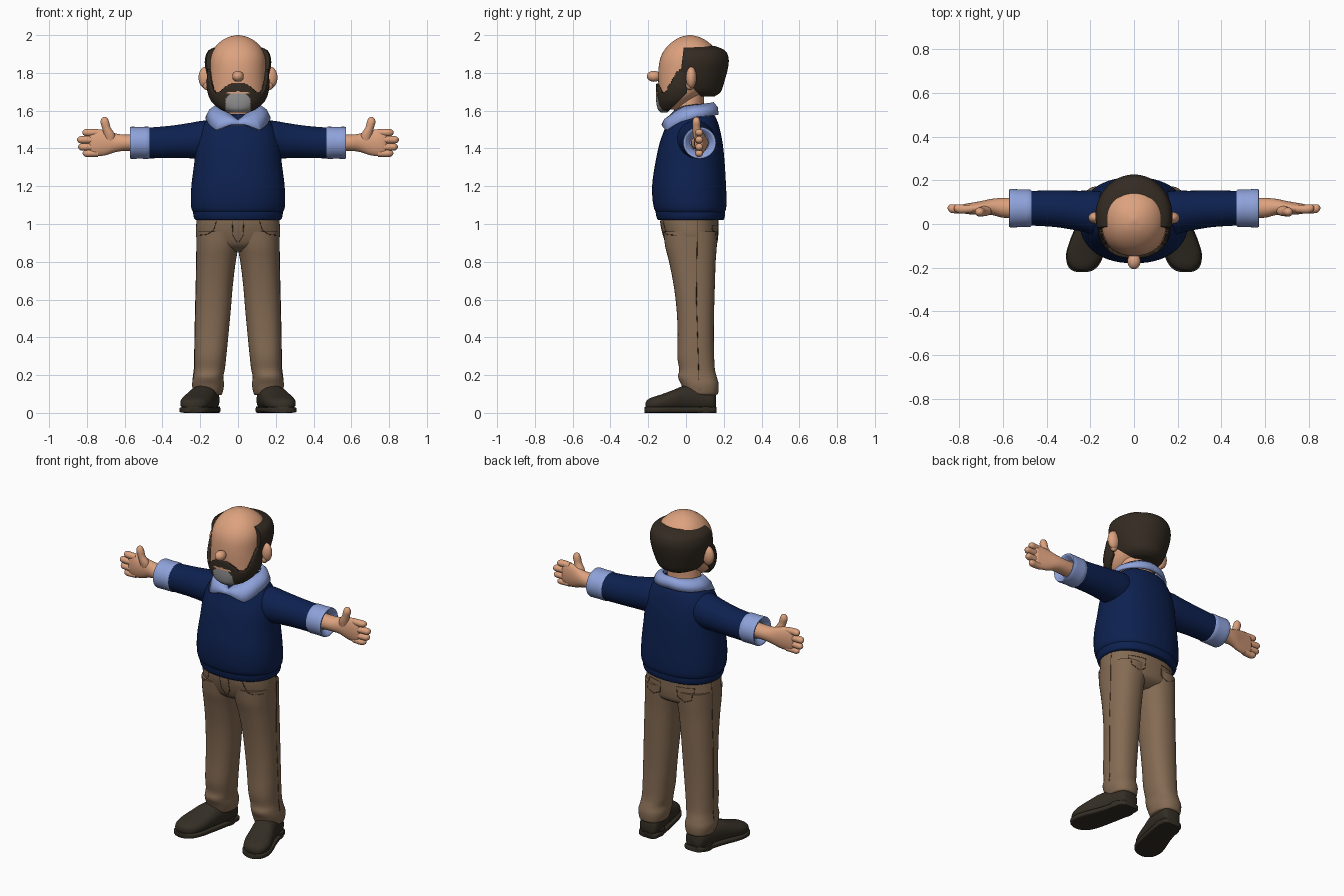
import bpy, bmesh, math
from mathutils import Vector
from mathutils.bvhtree import BVHTree

if "Cube" in bpy.data.objects:
    bpy.data.objects.remove(bpy.data.objects["Cube"])


def mat(name, r, g, b):
    m = bpy.data.materials.new(name)
    m.diffuse_color = (r, g, b, 1)
    m.use_nodes = True
    m.node_tree.nodes["Principled BSDF"].inputs["Base Color"].default_value = m.diffuse_color
    return m


SKIN = mat("skin", .72, .36, .21)
HAIR = mat("dark hair", .034, .024, .016)
GREY = mat("grey beard", .30, .30, .30)
NAVY = mat("navy wool", .004, .015, .08)
BLUE = mat("light blue cotton", .27, .36, .70)
TAN = mat("brown cloth", .235, .148, .088)
SEAM = mat("dark stitching", .05, .03, .018)
LEATHER = mat("dark leather", .034, .027, .018)


def finish(bm, name, mats, mirror=False, angle=50):
    bmesh.ops.recalc_face_normals(bm, faces=bm.faces)
    me = bpy.data.meshes.new(name)
    bm.to_mesh(me)
    bm.free()
    for m in mats:
        me.materials.append(m)
    me.shade_smooth()
    me.set_sharp_from_angle(angle=math.radians(angle))
    ob = bpy.data.objects.new(name, me)
    bpy.context.collection.objects.link(ob)
    if mirror:
        ob.modifiers.new("mirror", 'MIRROR').use_axis[0] = True
    return ob


def smooth_rings(rings, k):
    """Catmull-Rom interpolation between key rings"""
    out = []
    for i in range(len(rings) - 1):
        a, b = rings[max(i - 1, 0)], rings[i]
        c, d = rings[i + 1], rings[min(i + 2, len(rings) - 1)]
        for j in range(k):
            t = j / k
            out.append([.5 * (2 * q + (r - p) * t + (2 * p - 5 * q + 4 * r - s) * t * t
                              + (3 * q - p - 3 * r + s) * t ** 3)
                        for p, q, r, s in zip(a, b, c, d)])
    return out + [list(rings[-1])]


def loft_bm(rings, axis='z', n=40, k=4, power=2.0):
    """rings: (position, centre 1, centre 2, radius 1, radius 2)"""
    bm = bmesh.new()
    loops = []
    for t, c1, c2, r1, r2 in smooth_rings(rings, k):
        loop = []
        for i in range(n):
            a = 2 * math.pi * i / n
            u, v = math.cos(a), math.sin(a)
            p = c1 + r1 * math.copysign(abs(u) ** (2 / power), u)
            q = c2 + r2 * math.copysign(abs(v) ** (2 / power), v)
            loop.append(bm.verts.new({'z': (p, q, t), 'x': (t, p, q), 'y': (p, t, q)}[axis]))
        loops.append(loop)
    for a, b in zip(loops, loops[1:]):
        for i in range(n):
            j = (i + 1) % n
            bm.faces.new((a[i], a[j], b[j], b[i]))
    bm.faces.new(loops[0])
    bm.faces.new(loops[-1])
    return bm


def loft(name, rings, m, axis='z', n=40, k=4, power=2.0, mirror=False):
    return finish(loft_bm(rings, axis, n, k, power), name, [m], mirror)


def depth(rows):
    """(z, half width, front y, back y) to loft rings"""
    return [(z, 0, (f + b) / 2, w, (b - f) / 2) for z, w, f, b in rows]


def cut(bm, co, no):
    """remove what lies on the normal side of a plane and cap the hole"""
    geom = bm.verts[:] + bm.edges[:] + bm.faces[:]
    bmesh.ops.bisect_plane(bm, geom=geom, plane_co=co, plane_no=no, clear_outer=True)
    bmesh.ops.holes_fill(bm, edges=[e for e in bm.edges if e.is_boundary], sides=0)


def ball(name, co, size, m, mirror=False):
    bm = bmesh.new()
    bmesh.ops.create_uvsphere(bm, u_segments=24, v_segments=16, radius=1)
    for v in bm.verts:
        v.co = Vector(co) + Vector(a * b for a, b in zip(v.co, size))
    return finish(bm, name, [m], mirror)


def lerp_table(table, x):
    for a, b in zip(table, table[1:]):
        if x <= b[0]:
            t = (x - a[0]) / (b[0] - a[0])
            return [p + (q - p) * t for p, q in zip(a, b)]
    return list(table[-1])


# head, neck, nose, ears
loft("head", depth([(1.605, .07, -.125, -.03), (1.66, .13, -.143, .05), (1.72, .148, -.146, .12),
                    (1.80, .149, -.147, .15), (1.87, .147, -.138, .158), (1.92, .132, -.115, .155),
                    (1.96, .10, -.078, .122), (1.988, .055, -.033, .075), (2.0, .008, .012, .028)]),
     SKIN, n=64, power=2.15)
loft("neck", depth([(1.50, .11, -.075, .11), (1.60, .10, -.065, .095), (1.76, .10, -.05, .10)]), SKIN)
ball("nose", (0, -.17, 1.782), (.03, .037, .029), SKIN)
ball("ear", (.172, .028, 1.775), (.037, .028, .057), SKIN, True)
ball("ear_lobe", (.165, .02, 1.735), (.022, .02, .026), SKIN, True)

# horseshoe of hair around the bald crown
bm = loft_bm(depth([(1.675, .09, -.06, .15), (1.70, .13, -.11, .184), (1.76, .158, -.14, .205),
                    (1.83, .174, -.15, .223), (1.88, .174, -.15, .225), (1.92, .155, -.13, .205),
                    (1.943, .10, -.10, .15)]), n=64)
cut(bm, (0, -.028, 1.8), (0, -1, .12))
cut(bm, (0, .02, 1.735), (0, -1, -1))
finish(bm, "hair", [HAIR])

# beard shell, trimmed along the jaw, sideburns, cheeks and moustache
bm = loft_bm(depth([(1.59, .065, -.132, .03), (1.61, .102, -.15, .05), (1.65, .142, -.158, .08),
                    (1.70, .162, -.159, .10), (1.75, .166, -.157, .12), (1.84, .16, -.15, .13)]),
             n=160, k=10, power=2.15)
cut(bm, (0, -.035, 1.655), (0, 1, -1))
cut(bm, (0, .005, 1.7), (0, 1, 0))
CHEEK = [(0, 1.742), (.035, 1.742), (.075, 1.72), (.10, 1.697), (.122, 1.69), (.14, 1.71),
         (.152, 1.75), (.162, 1.83), (.2, 1.83)]
gone = []
for f in bm.faces:
    c = f.calc_center_median()
    x = abs(c.x)
    if len(f.verts) > 4 and (c.z > 1.8 or f.normal.y > .3):
        gone.append(f)
    elif c.y < .004 and c.z > lerp_table(CHEEK, x)[1]:
        gone.append(f)
    elif c.y < -.08 and x < .058 and 1.688 < c.z < 1.703 - x * .1:
        f.material_index = 2          # lip
    elif c.y < -.08 and x < .066 and c.z <= 1.688 - max(0, x - .04):
        f.material_index = 1          # grey chin patch
bmesh.ops.delete(bm, geom=gone, context='FACES')
beard = finish(bm, "beard", [HAIR, GREY, SKIN])
sol = beard.modifiers.new("thickness", 'SOLIDIFY')
sol.thickness = .018

# sweater
loft("sweater_body", depth([(1.055, .228, -.15, .20), (1.08, .246, -.168, .212), (1.14, .25, -.178, .214),
                            (1.22, .245, -.178, .211), (1.32, .232, -.163, .205), (1.42, .222, -.142, .195),
                            (1.49, .205, -.118, .182), (1.54, .175, -.10, .168), (1.575, .14, -.075, .15),
                            (1.595, .10, -.04, .12)]), NAVY, n=56, power=2.25)
loft("sweater_hem", depth([(1.02, .212, -.135, .185), (1.024, .228, -.15, .20), (1.045, .236, -.158, .206),
                           (1.068, .236, -.16, .205), (1.078, .225, -.15, .195)]), NAVY, n=56, power=2.25)
loft("sleeve", [(.10, .05, 1.45, .09, .09), (.18, .052, 1.447, .10, .10), (.25, .06, 1.442, .092, .094),
                (.35, .069, 1.435, .084, .086), (.45, .072, 1.43, .08, .082), (.485, .072, 1.43, .08, .082)],
     NAVY, 'x', mirror=True)
loft("shirt_cuff", [(.47, .072, 1.43, .078, .078), (.474, .072, 1.43, .085, .085), (.52, .072, 1.43, .086, .084),
                    (.564, .072, 1.43, .088, .085), (.571, .072, 1.43, .082, .079), (.566, .072, 1.43, .072, .07),
                    (.54, .072, 1.43, .05, .05)], BLUE, 'x', k=2, mirror=True)

# folded collar: (angle from front, top radius, top z, bottom x radius, bottom y radius, bottom z)
COLLAR = [(0, .118, 1.548, .15, .158, 1.525), (14, .116, 1.57, .17, .168, 1.525),
          (38, .112, 1.60, .19, .182, 1.497), (66, .11, 1.62, .172, .16, 1.54),
          (95, .11, 1.628, .165, .14, 1.567), (180, .105, 1.642, .15, .125, 1.58)]
bm = bmesh.new()
cols = []
for i in range(-60, 60):
    a, rt, zt, bx, by, zb = lerp_table(COLLAR, abs(i) * 3)
    s, c = math.sin(math.radians(i * 3)), math.cos(math.radians(i * 3))
    top, low = Vector((rt * s, .035 - rt * c, zt)), Vector((bx * s, .04 - by * c, zb))
    mid = (top + low) / 2 + Vector((s, -c, .4)) * .01
    cols.append([bm.verts.new(p) for p in (top, mid, low)])
for i in range(120):
    for j in range(2):
        a, b = cols[i], cols[(i + 1) % 120]
        bm.faces.new((a[j], a[j + 1], b[j + 1], b[j]))
collar = finish(bm, "shirt_collar", [BLUE])
sol = collar.modifiers.new("thickness", 'SOLIDIFY')
sol.thickness, sol.offset = .014, 0

# forearm with palm, fingers, thumb
loft("hand", [(.53, .072, 1.43, .046, .044), (.60, .074, 1.43, .045, .043), (.65, .078, 1.43, .037, .05),
              (.70, .074, 1.43, .031, .066), (.75, .07, 1.43, .026, .071), (.78, .07, 1.43, .02, .066),
              (.79, .07, 1.43, .008, .05)], SKIN, 'x', mirror=True)
for name, z, tip in (("index", 1.484, .824), ("middle", 1.446, .852), ("ring", 1.408, .846), ("little", 1.374, .822)):
    loft(name + "_finger", [(.74, .07, z, .018, .018), (.78, .068, z, .02, .0195), (tip - .02, .07, z, .02, .019),
                            (tip - .006, .072, z, .014, .013), (tip, .073, z, .004, .004)],
         SKIN, 'x', n=20, mirror=True)
loft("thumb", [(1.42, .675, .07, .025, .022), (1.47, .68, .062, .03, .025), (1.51, .697, .056, .023, .021),
               (1.54, .705, .055, .023, .021), (1.56, .706, .055, .015, .014), (1.567, .706, .055, .004, .004)],
     SKIN, 'z', n=20, mirror=True)

# trousers: hips and legs
hips = loft("trouser_hips", depth([(.855, .10, -.05, .11), (.885, .19, -.095, .158), (.93, .221, -.118, .17),
                                   (1.0, .221, -.135, .172), (1.06, .215, -.135, .172)]), TAN, n=56, power=2.3)
LEG = [(.095, .09, .225, .005, .16), (.105, .082, .235, -.008, .17), (.15, .074, .243, -.025, .173),
       (.19, .078, .237, -.042, .163), (.23, .07, .232, -.036, .153), (.30, .062, .231, -.046, .149),
       (.42, .05, .229, -.044, .147), (.55, .038, .226, -.05, .149), (.68, .027, .223, -.066, .153),
       (.80, .012, .221, -.09, .157), (.88, -.003, .221, -.11, .163), (.96, -.02, .221, -.12, .168)]
leg = loft("trouser_leg", [(z, (a + b) / 2, (f + k) / 2, (b - a) / 2, (k - f) / 2) for z, a, b, f, k in LEG],
           TAN, power=2.3, mirror=True)

# stitched seams and pockets, laid onto the cloth
trees = [BVHTree.FromPolygons([v.co for v in o.data.vertices], [p.vertices[:] for p in o.data.polygons])
         for o in (hips, leg)]


def seam(name, pts, inward):
    cu = bpy.data.curves.new(name, 'CURVE')
    cu.dimensions, cu.bevel_depth, cu.bevel_resolution = '3D', .0018, 0
    d, path = Vector(inward), []
    for a, b in zip(pts, pts[1:]):
        for i in range(9):
            o = Vector(a).lerp(Vector(b), i / 8) - d
            hits = [h for h in (t.ray_cast(o, d) for t in trees) if h[0]]
            if hits:
                path.append(min(hits, key=lambda h: h[3])[0])
    for s in (1, -1):
        sp = cu.splines.new('POLY')
        sp.points.add(len(path) - 1)
        for p, co in zip(sp.points, path):
            p.co = (co.x * s, co.y, co.z, 1)
    cu.materials.append(SEAM)
    bpy.context.collection.objects.link(bpy.data.objects.new(name, cu))


seam("side_seam", [(0, .06, 1.015), (0, .055, .6), (0, .07, .12)], (-1, 0, 0))
seam("front_pocket", [(.115, 0, 1.015), (.13, 0, .965), (.165, 0, .945), (.21, 0, .94)], (0, 1, 0))
seam("back_pocket", [(.055, 0, .99), (.06, 0, .925), (.105, 0, .905), (.15, 0, .925), (.155, 0, .99),
                     (.055, 0, .99)], (0, -1, 0))
seam("fly_stitch", [(.03, 0, 1.015), (.028, 0, .94), (.004, 0, .90)], (0, 1, 0))

# shoes: (y, centre x, centre z, half width, half height)
SHOE = [(.158, .155, .06, .035, .042), (.14, .157, .065, .058, .056), (.06, .17, .075, .068, .068),
        (-.01, .188, .075, .074, .068), (-.07, .207, .064, .08, .056), (-.13, .223, .053, .082, .045),
        (-.18, .232, .046, .068, .036), (-.205, .236, .041, .044, .027), (-.214, .238, .038, .015, .014)]
loft("shoe_upper", SHOE, LEATHER, 'y', power=2.3, mirror=True)
loft("shoe_sole", [(y * 1.03, x, .016, w + .005, .016) for y, x, z, w, h in SHOE], LEATHER, 'y', power=5, mirror=True)
loft("shoe_heel", [(0, .165, .09, .068, .068), (.035, .165, .09, .07, .07)], LEATHER, k=1, mirror=True)
